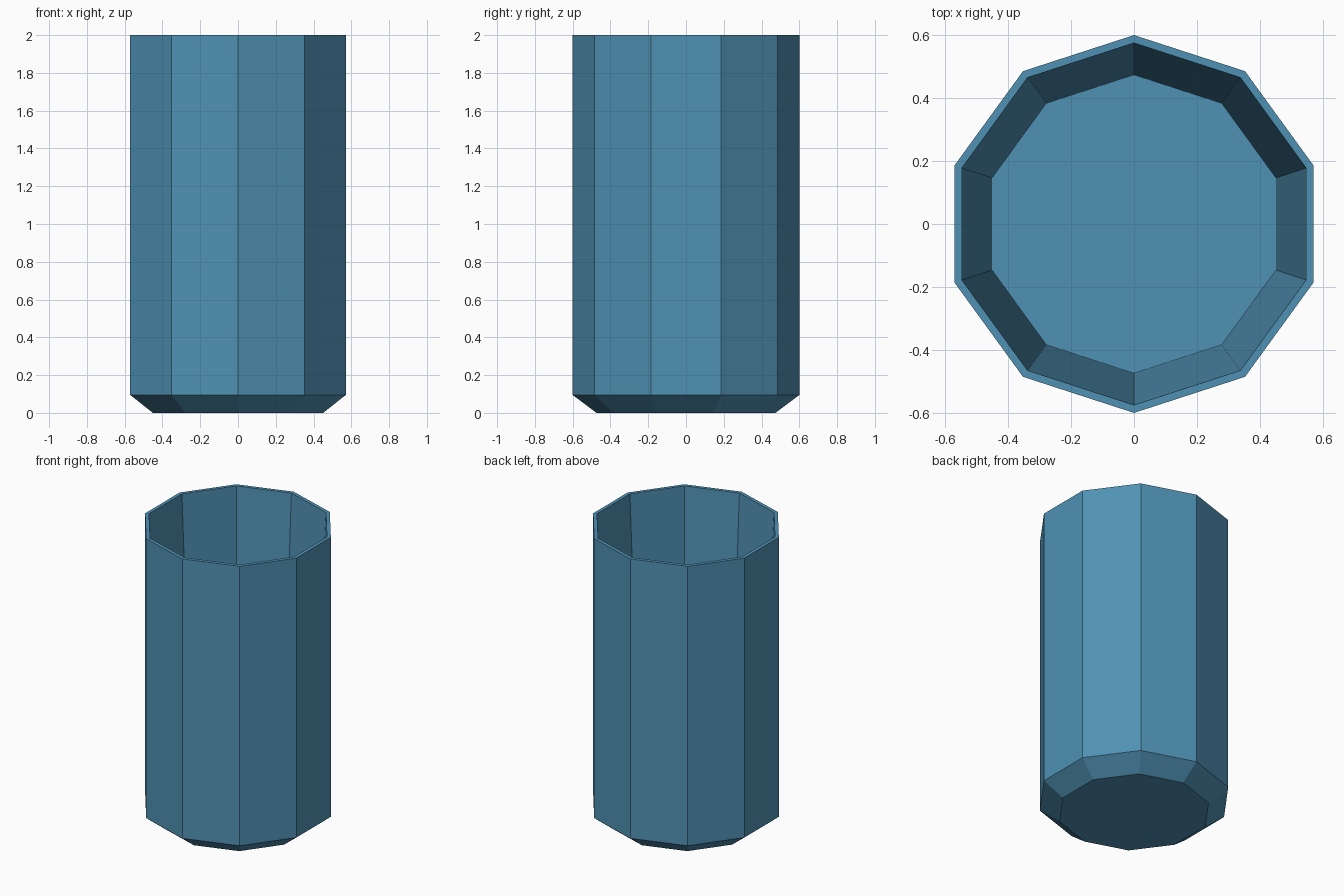
import bpy, bmesh, math

if "Cube" in bpy.data.objects:
    bpy.data.objects.remove(bpy.data.objects["Cube"])

SIDES = 10

# Single flat colour
blue = bpy.data.materials.new("steel blue")
blue.diffuse_color = (0.08, 0.285, 0.455, 1.0)
blue.use_nodes = True
blue.node_tree.nodes["Principled BSDF"].inputs["Base Color"].default_value = blue.diffuse_color


def lathe(name, profile, material):
    """Spin a (radius, height) profile into a flat-faced, capped solid."""
    bm = bmesh.new()
    rings = []
    for r, z in profile:
        ring = []
        for i in range(SIDES):
            a = math.pi / 2 + i * math.tau / SIDES
            ring.append(bm.verts.new((r * math.cos(a), r * math.sin(a), z)))
        rings.append(ring)
    for low, high in zip(rings, rings[1:]):
        for i in range(SIDES):
            j = (i + 1) % SIDES
            bm.faces.new((low[i], low[j], high[j], high[i]))
    bm.faces.new(rings[0][::-1])   # underside
    bm.faces.new(rings[-1])        # inner floor
    mesh = bpy.data.meshes.new(name)
    bm.to_mesh(mesh)
    bm.free()
    mesh.materials.append(material)
    obj = bpy.data.objects.new(name, mesh)
    bpy.context.collection.objects.link(obj)
    return obj


# Cup: chamfered base, straight outer wall, thin rim, tapering inner wall
lathe("cup", [
    (0.474, 0.0),
    (0.6, 0.095),
    (0.6, 2.0),
    (0.575, 2.0),
    (0.474, 0.005),
], blue)
